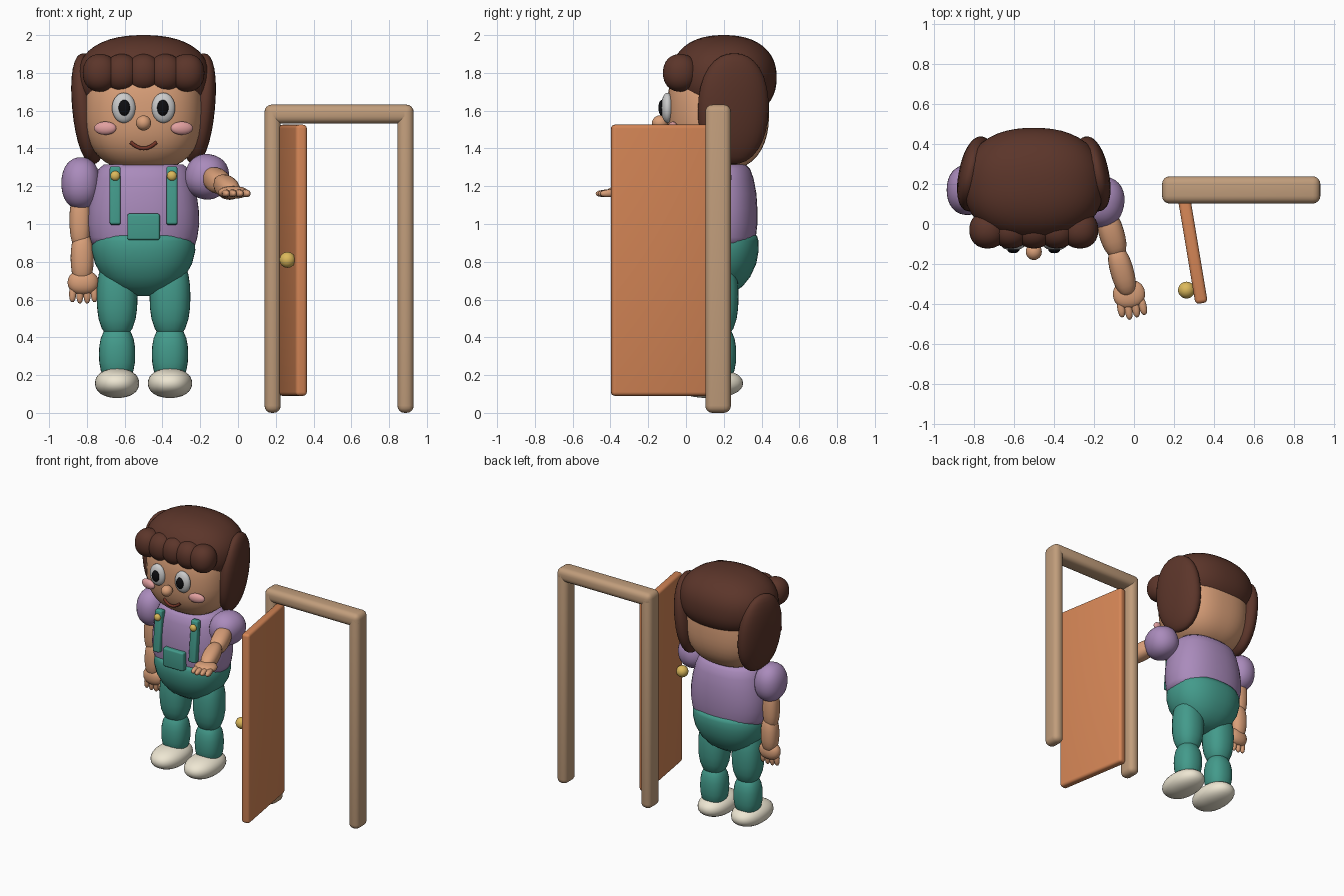
import bpy, bmesh, math
from mathutils import Vector, Matrix, Euler

if "Cube" in bpy.data.objects:
    bpy.data.objects.remove(bpy.data.objects["Cube"])

CX, CY = -0.5, 0.17   # figure's vertical axis


def material(name, r, g, b):
    m = bpy.data.materials.new(name)
    m.diffuse_color = (r ** 2.2, g ** 2.2, b ** 2.2, 1)
    m.use_nodes = True
    m.node_tree.nodes["Principled BSDF"].inputs["Base Color"].default_value = m.diffuse_color
    return m


HAIR = material("hair", .36, .22, .18)
SKIN = material("skin", .85, .62, .47)
PURPLE = material("purple", .66, .54, .73)
TEAL = material("teal", .27, .60, .54)
CREAM = material("cream", .93, .90, .82)
WOOD = material("frame_wood", .75, .61, .48)
DOOR = material("door_paint", .83, .52, .34)
GOLD = material("gold", .86, .72, .36)
PINK = material("pink", .88, .62, .62)
WHITE = material("white", .95, .95, .95)
BLACK = material("black", .08, .08, .09)
LIPS = material("mouth", .45, .22, .17)


def finish(name, bm, mat, matrix=Matrix(), smooth=True):
    me = bpy.data.meshes.new(name)
    bmesh.ops.recalc_face_normals(bm, faces=bm.faces)
    for f in bm.faces:
        f.smooth = smooth
    bm.to_mesh(me)
    bm.free()
    me.materials.append(mat)
    ob = bpy.data.objects.new(name, me)
    ob.matrix_world = matrix
    bpy.context.collection.objects.link(ob)
    return ob


def blob(name, loc, radii, mat, rot=(0, 0, 0), p=2.0, seg=32, matrix=None):
    """Ellipsoid; p above 2 makes it boxier."""
    bm = bmesh.new()
    bmesh.ops.create_uvsphere(bm, u_segments=seg, v_segments=seg // 2, radius=1)
    for v in bm.verts:
        n = sum(abs(c) ** p for c in v.co) ** (1 / p)
        v.co = Vector(c / n * r for c, r in zip(v.co, radii))
    m = matrix or Matrix.Translation(loc) @ Euler(rot).to_matrix().to_4x4()
    return finish(name, bm, mat, m)


def limb(name, a, b, r, mat, p=2.4, seg=24):
    """Rounded limb piece running from tip a to tip b."""
    a, b = Vector(a), Vector(b)
    q = (b - a).to_track_quat('Z', 'Y').to_matrix().to_4x4()
    return blob(name, None, (r, r, (b - a).length / 2), mat, p=p, seg=seg,
                matrix=Matrix.Translation((a + b) / 2) @ q)


def box(name, loc, size, mat, bevel, rot=(0, 0, 0)):
    bm = bmesh.new()
    bmesh.ops.create_cube(bm, size=1)
    bmesh.ops.scale(bm, vec=size, verts=bm.verts)
    bmesh.ops.bevel(bm, geom=bm.edges[:], offset=bevel, segments=4, profile=.5,
                    affect='EDGES')
    return finish(name, bm, mat,
                  Matrix.Translation(loc) @ Euler(rot).to_matrix().to_4x4())


def loft(name, rings, mat, p=2.3, seg=40):
    """Closed body through super-elliptic rings (z, rx, ry)."""
    bm = bmesh.new()
    loops = []
    for z, rx, ry in rings:
        loop = []
        for i in range(seg):
            t = 2 * math.pi * i / seg
            c, s = math.cos(t), math.sin(t)
            n = (abs(c) ** p + abs(s) ** p) ** (1 / p)
            loop.append(bm.verts.new((CX + rx * c / n, CY + ry * s / n, z)))
        loops.append(loop)
    for lo, hi in zip(loops, loops[1:]):
        for i in range(seg):
            j = (i + 1) % seg
            bm.faces.new((lo[i], lo[j], hi[j], hi[i]))
    bm.faces.new(loops[0])
    bm.faces.new(loops[-1])
    return finish(name, bm, mat)


# Head and hair
blob("head", (CX, CY, 1.60), (.315, .27, .32), SKIN, p=2.5, seg=48)
blob("hair_cap", (CX, .20, 1.775), (.35, .28, .225), HAIR, p=2.3, seg=48)
for i in range(5):
    blob("fringe_curl", (CX + (i - 2) * .115, -.03, 1.80), (.092, .092, .10), HAIR, p=2.2)

# Paired parts
for s in (-1, 1):
    blob("side_hair", (CX + s * .293, .25, 1.61), (.075, .19, .295), HAIR,
         rot=(0, s * .10, s * .2), p=2.2)
    blob("ear", (CX + s * .325, .14, 1.57), (.045, .06, .085), SKIN)
    blob("eye", (CX + s * .105, -.098, 1.615), (.062, .034, .08), WHITE)
    blob("pupil", (CX + s * .102, -.128, 1.615), (.030, .018, .042), BLACK)
    blob("cheek", (CX + s * .203, -.07, 1.507), (.060, .025, .035), PINK, rot=(0, 0, s * .2))
    box("strap", (CX + s * .15, -.02, 1.15), (.058, .05, .31), TEAL, .012, rot=(-.1, 0, 0))
    blob("button", (CX + s * .15, -.038, 1.255), (.026, .02, .026), GOLD)
    limb("thigh", (CX + s * .14, CY, .84), (CX + s * .14, CY, .39), .108, TEAL)
    limb("shin", (CX + s * .14, CY, .47), (CX + s * .14, CY, .15), .096, TEAL)
    blob("shoe", (CX + s * .14, .12, .157), (.117, .182, .078), CREAM, p=2.2)

# Nose and mouth
blob("nose", (CX, -.138, 1.535), (.04, .042, .04), SKIN)
curve = bpy.data.curves.new("mouth", 'CURVE')
curve.dimensions = '3D'
curve.bevel_depth = .010
curve.bevel_resolution = 3
curve.use_fill_caps = True
line = curve.splines.new('POLY')
line.points.add(8)
for i, pt in enumerate(line.points):
    t = i / 4 - 1
    pt.co = (CX + .068 * t, -.083 + .008 * t * t, 1.40 + .033 * t * t, 1)
curve.materials.append(LIPS)
bpy.context.collection.objects.link(bpy.data.objects.new("mouth", curve))

# Body
loft("shirt", [(.88, .27, .19), (.93, .285, .20), (1.0, .295, .208), (1.08, .292, .208),
               (1.16, .28, .203), (1.24, .26, .188), (1.29, .24, .17), (1.315, .21, .145)], PURPLE)
loft("trouser_seat", [(.62, .04, .03), (.635, .10, .08), (.67, .165, .13), (.72, .218, .17),
                      (.79, .257, .202), (.86, .274, .215), (.91, .272, .214),
                      (.94, .26, .205)], TEAL)
box("bib_pocket", (CX, -.045, .985), (.172, .05, .14), TEAL, .012)

# Hanging arm
blob("sleeve", (-.832, CY, 1.215), (.103, .125, .138), PURPLE, p=2.2)
limb("upper_arm", (-.835, CY, 1.18), (-.835, CY, .86), .057, SKIN)
limb("forearm", (-.825, CY, .96), (-.825, CY, .68), .061, SKIN)
blob("hand", (-.82, .165, .69), (.082, .05, .065), SKIN, p=2.2)
for i in range(4):
    x = (i - 1.5) * .036
    limb("finger", (-.818 + x, .16, .69), (-.818 + x * 1.1, .16, .575 + abs(x) * .2),
         .019, SKIN, seg=16)

# Reaching arm
blob("sleeve", (-.165, .11, 1.25), (.115, .13, .12), PURPLE, rot=(0, .25, -.2), p=2.2)
limb("upper_arm", (-.15, .08, 1.26), (-.075, -.17, 1.20), .063, SKIN)
limb("forearm", (-.095, -.11, 1.225), (-.025, -.36, 1.165), .058, SKIN)
blob("hand", (-.025, -.35, 1.167), (.08, .07, .033), SKIN, rot=(0, 0, .15), p=2.2)
for i in range(4):
    x = (i - 1.5) * .034
    limb("finger", (-.02 + x, -.36, 1.165), (-.002 + x * 1.1, -.478 + .012 * abs(i - 1), 1.16),
         .02, SKIN, seg=16)

# Door frame, door and knob
for x in (.183, .887):
    box("door_post", (x, CY, .815), (.086, .136, 1.63), WOOD, .038)
box("door_lintel", (.535, CY, 1.582), (.79, .136, .10), WOOD, .038)
box("door_panel", (.29, -.112, .808), (.062, .575, 1.435), DOOR, .02, rot=(0, 0, math.radians(9.5)))
blob("door_knob", (.262, -.33, .81), (.042, .042, .042), GOLD)
